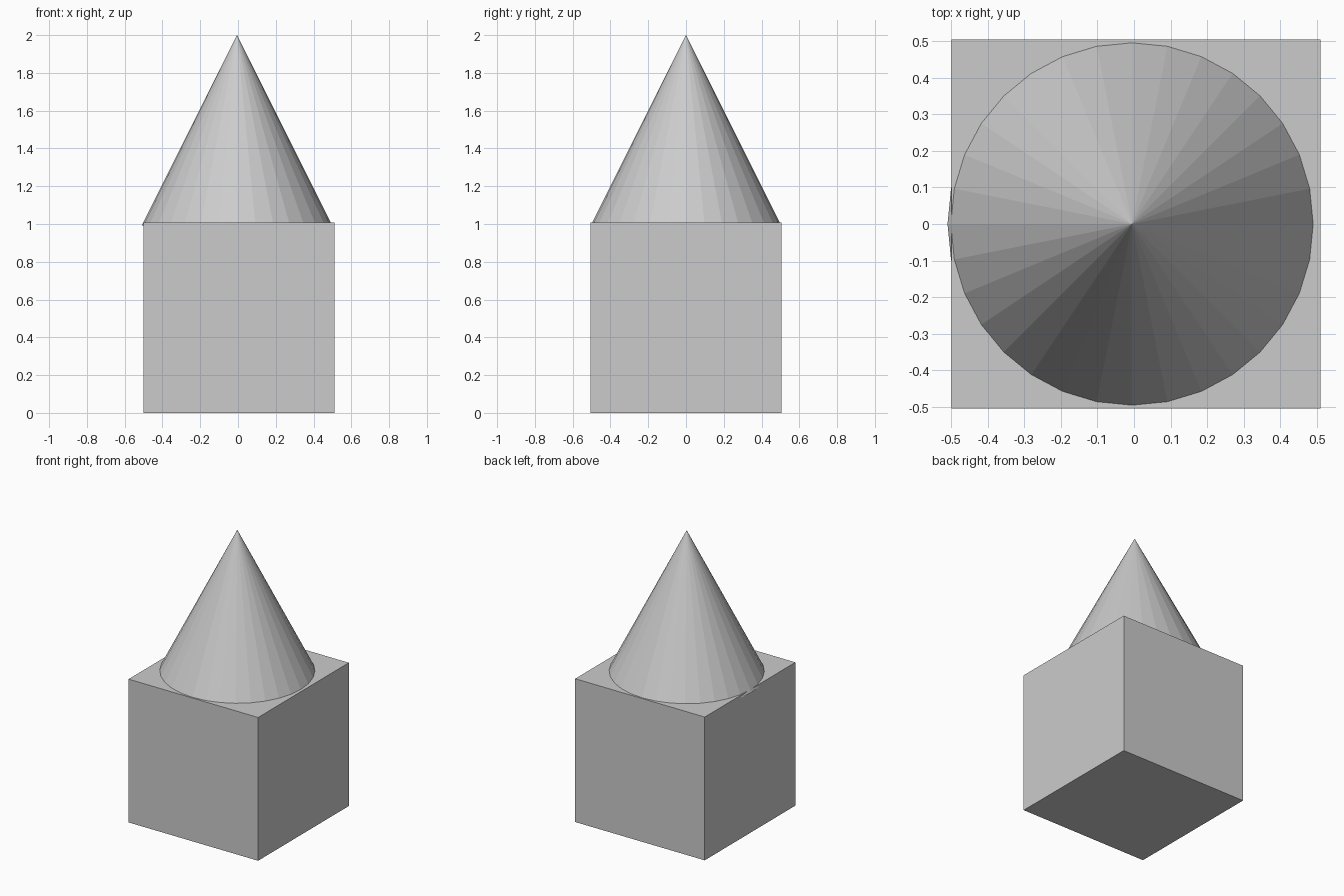
import bpy

if "Cube" in bpy.data.objects:
    bpy.data.objects.remove(bpy.data.objects["Cube"])

SIZE = 1.009      # edge of the block, also height and base diameter of the cone
OFFSET = 0.0055   # small sideways shift between the two parts

# Square block standing on the ground
bpy.ops.mesh.primitive_cube_add(size=SIZE, location=(OFFSET, 0, SIZE / 2))
bpy.context.object.name = "block"

# 32-sided flat-shaded cone, sunk slightly into the block, tip at z = 2
bpy.ops.mesh.primitive_cone_add(vertices=32, radius1=SIZE / 2, radius2=0, depth=SIZE,
                                location=(-OFFSET, 0, 2 - SIZE / 2))
bpy.context.object.name = "cone_top"
